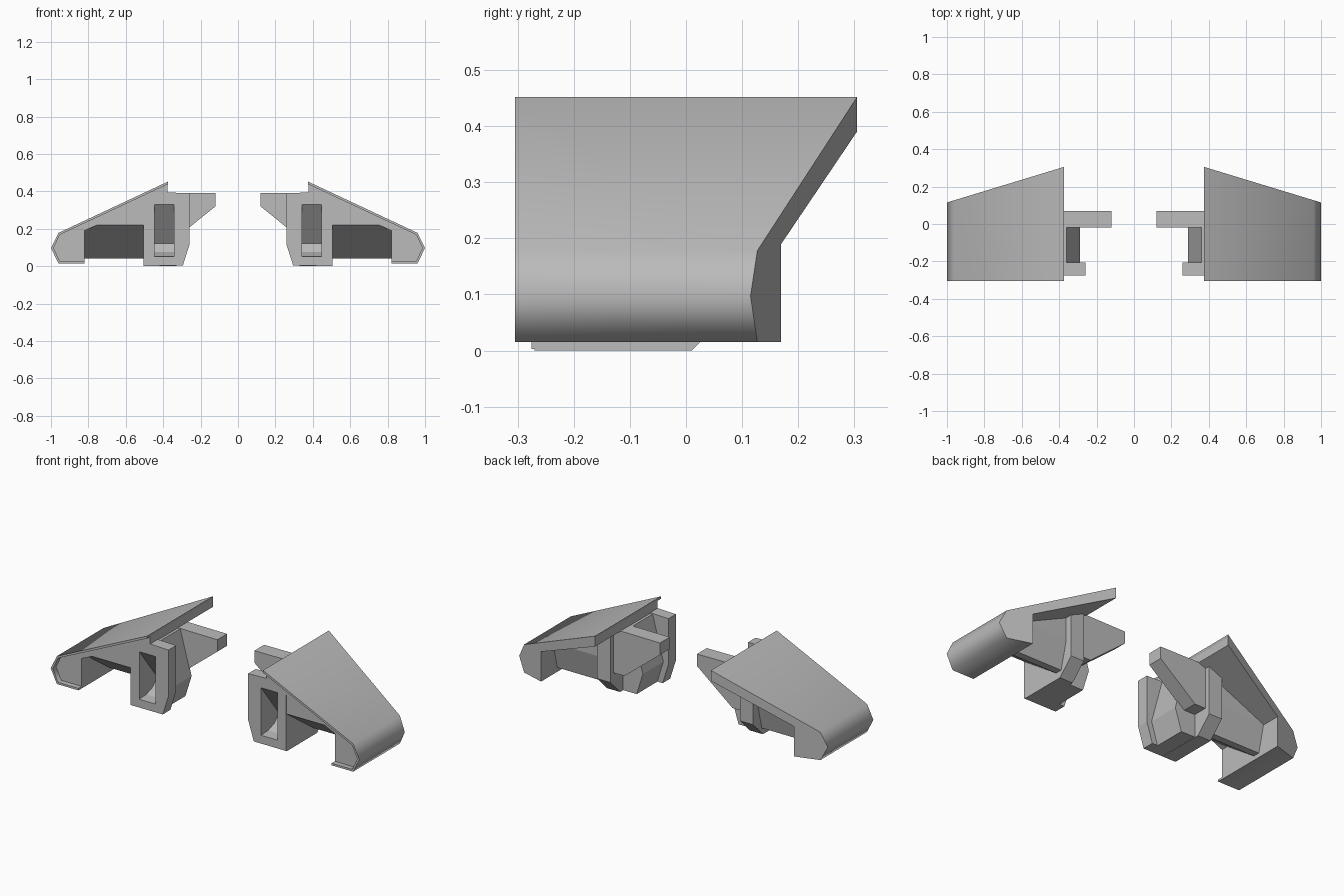
import bpy, bmesh, math

old = bpy.data.objects.get("Cube")
if old:
    bpy.data.objects.remove(old, do_unlink=True)

grey = bpy.data.materials.new("plain_grey")
grey.use_nodes = True
colour = (0.5, 0.5, 0.5, 1)
grey.diffuse_color = colour
grey.node_tree.nodes["Principled BSDF"].inputs["Base Color"].default_value = colour


def prism(name, profile, start, end, smooth=0):
    """Loft a closed profile between two placement rules."""
    bm = bmesh.new()
    a = [bm.verts.new(start(u, v)) for u, v in profile]
    b = [bm.verts.new(end(u, v)) for u, v in profile]
    bm.faces.new(a)
    bm.faces.new(b)
    for i in range(len(a)):
        j = (i + 1) % len(a)
        bm.faces.new((a[i], a[j], b[j], b[i]))
    bmesh.ops.recalc_face_normals(bm, faces=bm.faces)
    mesh = bpy.data.meshes.new(name)
    bm.to_mesh(mesh)
    bm.free()
    mesh.materials.append(grey)
    obj = bpy.data.objects.new(name, mesh)
    bpy.context.collection.objects.link(obj)
    if smooth:
        bpy.ops.object.select_all(action='DESELECT')
        obj.select_set(True)
        bpy.context.view_layer.objects.active = obj
        bpy.ops.object.shade_smooth_by_angle(angle=math.radians(smooth))
    return obj


def at_y(y):
    return lambda x, z: (x, y, z)


def at_x(x):
    return lambda y, z: (x, y, z)


def swept_back(inset):
    return lambda x, z: (x, 0.305 - 0.304 * (x - 0.375) - inset, z)


# Outer skin, standing proud of the core as a thin front lip
outer = [(0.375, 0.452), (0.96, 0.178), (1.0, 0.097), (0.96, 0.015), (0.82, 0.015)]
inner = [(0.82, 0.027), (0.953, 0.027), (0.986, 0.097), (0.953, 0.168), (0.375, 0.438)]
parts = [prism("outer_skin", outer + inner, at_y(-0.305), swept_back(0), 66)]

# Core of the roof and outer leg
core = [(0.376, 0.445), (0.955, 0.172), (0.99, 0.097), (0.955, 0.022),
        (0.82, 0.022), (0.82, 0.19), (0.376, 0.39)]
parts.append(prism("roof_and_leg", core, at_y(-0.275), swept_back(0)))

# Cross bar between leg and hub, its top hidden inside the sloping roof
bar = [(-0.274, 0.22), (-0.02, 0.04), (0.02, 0.04), (0.06, 0.2), (0.06, 1), (-0.274, 1)]
parts.append(prism("cross_bar", bar,
                   lambda y, z: (0.49, y, min(z, 0.365)),
                   lambda y, z: (0.83, y, min(z, 0.222))))

# Front plate, hub and arm
plate = prism("front_plate", [(0.258, 0.39), (0.258, 0.12), (0.295, 0.003),
              (0.505, 0.003), (0.505, 0.35), (0.4, 0.395)], at_y(-0.275), at_y(-0.205))
hub = prism("hub", [(-0.27, 0), (0.01, 0), (0.1, 0.09), (0.1, 0.378), (-0.27, 0.378)],
            at_x(0.42), at_x(0.505))
hub_inner = prism("hub_inner", [(0.29, 0.13), (0.36, 0.39), (0.43, 0.39),
                  (0.43, 0.002), (0.33, 0.002)], at_y(-0.21), at_y(-0.015))
arm = prism("arm", [(0.12, 0.39), (0.12, 0.32), (0.35, 0.135), (0.43, 0.135),
            (0.43, 0.375), (0.375, 0.392)], at_y(-0.02), at_y(0.07))
parts += [plate, hub, hub_inner, arm]

# Slot through the front plate into a tapering pocket
slot = prism("slot_cutter", [(-0.3, 0.33), (-0.275, 0.33), (-0.11, 0.12),
             (-0.15, 0.075), (-0.21, 0.055), (-0.3, 0.05)], at_x(0.342), at_x(0.447))
slot.hide_render = True
slot.hide_viewport = True
slot.display_type = 'WIRE'
for obj in (plate, hub, hub_inner):
    cut = obj.modifiers.new("slot", 'BOOLEAN')
    cut.object = slot
    cut.operation = 'DIFFERENCE'
    cut.solver = 'EXACT'

# Mirror every part to the other side
centre = bpy.data.objects.new("mirror_centre", None)
centre.hide_render = True
bpy.context.collection.objects.link(centre)
for obj in parts:
    mirror = obj.modifiers.new("mirror", 'MIRROR')
    mirror.mirror_object = centre
    mirror.use_mirror_merge = False
